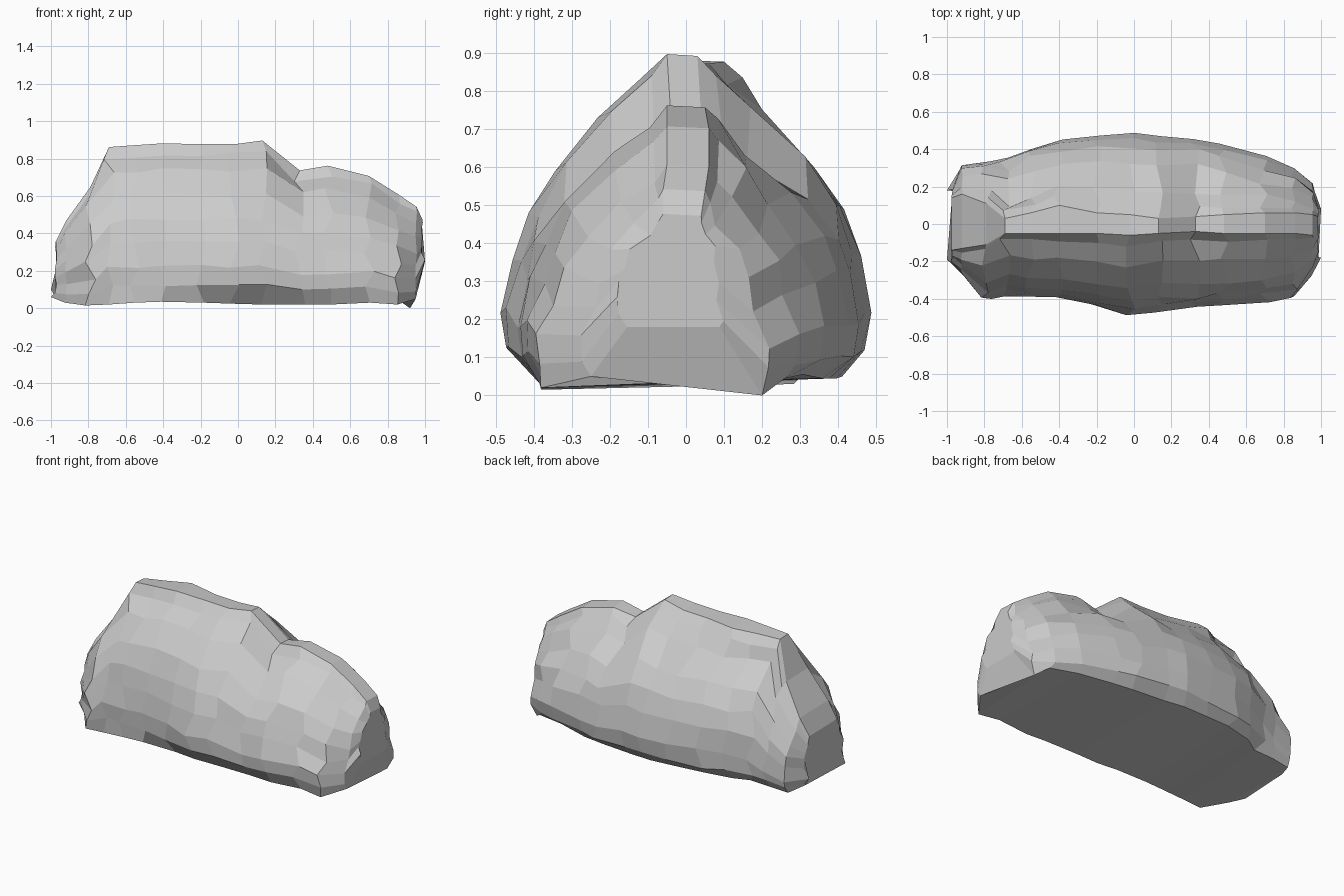
import bpy, bmesh, random

random.seed(4)

# Cross-sections along the rock:
# x, front y, back y, base z, ridge z, ridge front y, ridge back y, front fullness, back fullness
STATIONS = [
    (-0.975, -0.20, 0.19, 0.05, 0.36, -0.14, 0.14, 1.0, 1.0),
    (-0.92, -0.27, 0.31, 0.03, 0.47, -0.13, 0.16, 1.0, 1.0),
    (-0.79, -0.40, 0.335, 0.015, 0.65, -0.11, 0.11, 1.0, 1.0),
    (-0.69, -0.39, 0.35, 0.02, 0.865, -0.05, 0.03, 0.97, 0.96),
    (-0.55, -0.39, 0.41, 0.03, 0.875, -0.05, 0.06, 1.02, 1.0),
    (-0.40, -0.395, 0.455, 0.035, 0.885, -0.05, 0.10, 1.03, 0.98),
    (-0.20, -0.44, 0.475, 0.03, 0.88, -0.05, 0.06, 1.0, 1.0),
    (-0.02, -0.485, 0.485, 0.025, 0.88, -0.06, 0.05, 0.97, 0.98),
    (0.13, -0.47, 0.475, 0.02, 0.90, -0.05, 0.03, 0.95, 0.94),
    (0.33, -0.44, 0.455, 0.02, 0.74, -0.04, 0.04, 1.02, 1.0),
    (0.48, -0.435, 0.425, 0.02, 0.765, -0.05, 0.05, 0.98, 0.96),
    (0.70, -0.42, 0.365, 0.03, 0.71, -0.05, 0.06, 0.95, 0.93),
    (0.86, -0.39, 0.30, 0.02, 0.61, -0.05, 0.06, 0.93, 0.86),
    (0.955, -0.28, 0.22, 0.03, 0.545, -0.06, 0.05, 0.9, 0.72),
    (0.985, -0.18, 0.10, 0.18, 0.48, -0.06, 0.04, 0.95, 0.8),
]
# Side profiles: height fraction, outward fraction
FRONT = [(0.0, 0.80), (0.11, 0.98), (0.23, 1.0), (0.38, 0.94),
         (0.52, 0.86), (0.67, 0.69), (0.83, 0.39), (0.93, 0.12)]
BACK = [(0.0, 0.82), (0.07, 0.96), (0.20, 1.0), (0.38, 0.95),
        (0.53, 0.85), (0.67, 0.66), (0.83, 0.31), (0.93, 0.11)]


def wobble(a):
    return random.uniform(-a, a)


def section(bm, st):
    x, yf, yb, z0, h, rf, rb, ff, fb = st
    end = abs(x) > 0.9

    def side(profile, outer, ridge, full, lift):
        pts = []
        for i, (t, w) in enumerate(profile):
            w = w if i < 3 else min(w * full, 1)
            y = ridge + (outer - ridge) * w
            a = 0.0 if i == 0 else 0.012
            base = z0 + lift
            pts.append((x + wobble(0.006 if end else 0.03),
                        y + wobble(a if i > 2 else 0.005),
                        base + (h - base) * t + wobble(a)))
        return pts

    ring = side(FRONT, yf, rf, ff, 0.0)
    ring += [(x, rf, h - 0.003), (x, rb, h - 0.008)]
    ring += reversed(side(BACK, yb, rb, fb, 0.0 if end else 0.025))
    return [bm.verts.new(p) for p in ring]


# Rock body: loft the sections and close both ends
bm = bmesh.new()
rings = [section(bm, s) for s in STATIONS]
for a, b in zip(rings, rings[1:]):
    n = len(a)
    for i in range(n):
        bm.faces.new((a[i], a[(i + 1) % n], b[(i + 1) % n], b[i]))
bm.faces.new(rings[0])
bm.faces.new(rings[-1])

# Straighten the front foot
for r in rings[2:13]:
    r[0].co.y = -0.375 + wobble(0.01)

# Chipped ledges: push a few patches in along the slope
for cx, cy, cz, r, d in [(0.62, 0.27, 0.42, 0.15, 0.025), (-0.6, 0.2, 0.7, 0.13, 0.025),
                         (0.45, -0.2, 0.5, 0.12, 0.015)]:
    for v in bm.verts:
        k = ((v.co.x - cx) ** 2 + (v.co.y - cy) ** 2 + (v.co.z - cz) ** 2) ** 0.5
        if k < r:
            v.co.y -= d * (1 if cy > 0 else -1)

# Pointed lower corners at both ends
for x, y, z in [(-1.0, -0.19, 0.06), (-1.0, 0.18, 0.10), (0.95, -0.25, 0.05),
                (0.92, 0.2, 0.0), (1.0, -0.18, 0.26), (1.0, 0.08, 0.25)]:
    v = min(bm.verts, key=lambda q: (q.co.x - x) ** 2 + (q.co.y - y) ** 2 + (q.co.z - z) ** 2)
    v.co = (x, y, z)

bmesh.ops.recalc_face_normals(bm, faces=bm.faces)
mesh = bpy.data.meshes.new("rock")
bm.to_mesh(mesh)
bm.free()
rock = bpy.data.objects.new("rock", mesh)
bpy.context.collection.objects.link(rock)
